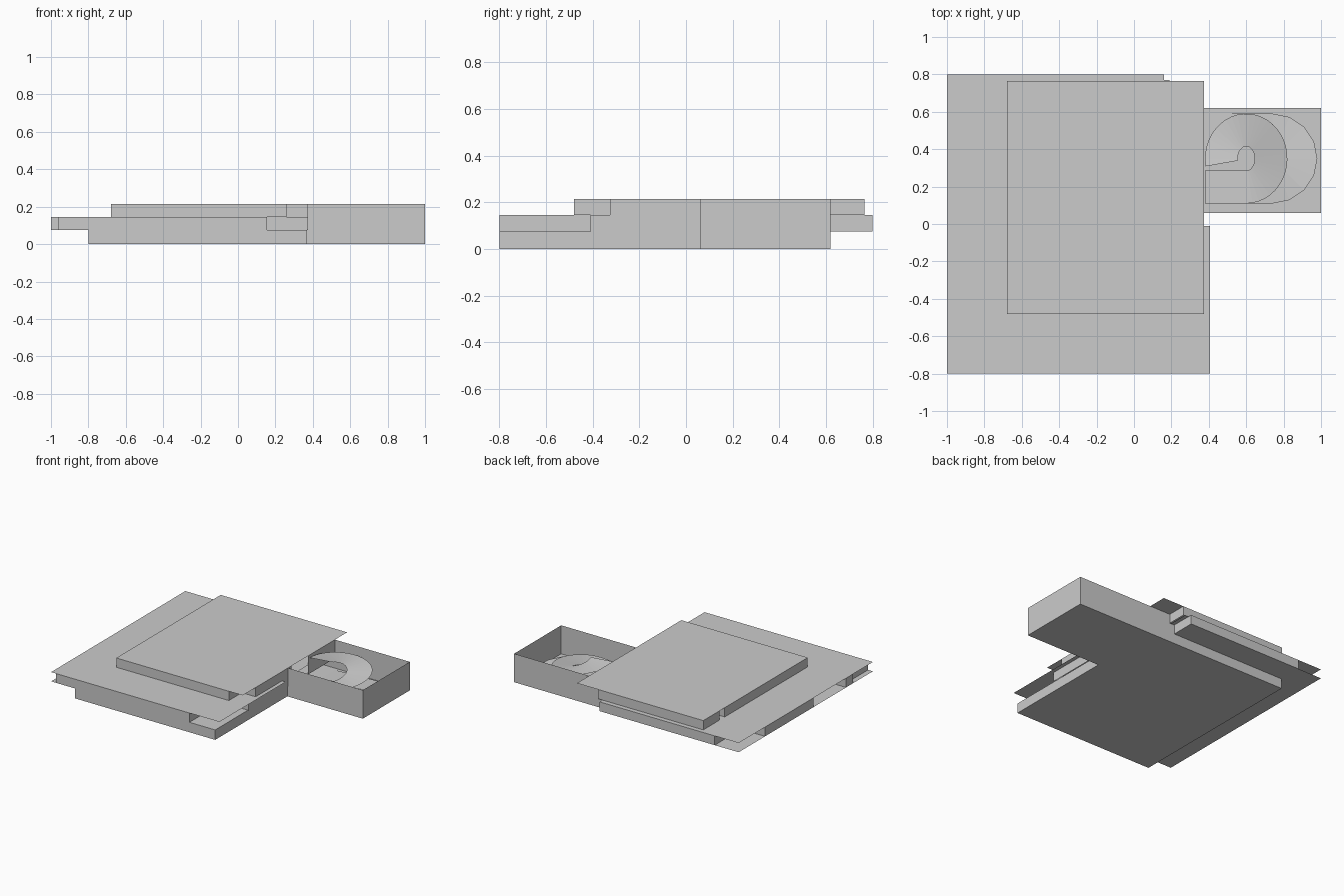
import bpy
from math import sin, cos, radians

if "Cube" in bpy.data.objects:
    bpy.data.objects.remove(bpy.data.objects["Cube"])


def make(name, verts, faces, smooth=False):
    me = bpy.data.meshes.new(name)
    me.from_pydata(verts, [], faces)
    me.update()
    ob = bpy.data.objects.new(name, me)
    bpy.context.collection.objects.link(ob)
    for p in me.polygons:
        p.use_smooth = smooth
    return ob


def plate(name, outline, z):
    """Thin horizontal sheet."""
    return make(name, [(x, y, z) for x, y in outline], [tuple(range(len(outline)))])


def walls(name, path, z0, z1):
    """Thin vertical sheet following an open path."""
    n = len(path)
    verts = [(x, y, z) for z in (z0, z1) for x, y in path]
    return make(name, verts, [(i, i + 1, n + i + 1, n + i) for i in range(n - 1)])


def strip(name, inner, outer):
    """Ramp surface between two edge curves."""
    n = len(inner)
    return make(name, inner + outer, [(i, n + i, n + i + 1, i + 1) for i in range(n - 1)])


Z1, Z2, Z3 = 0.075, 0.145, 0.215   # storey heights

# Ground storey: L-shaped floor and low walls
plate("ground_floor", [(-.8, -.8), (.37, -.8), (.37, .06), (1, .06), (1, .62), (-.8, .62)], 0)
walls("ground_walls", [(.37, .62), (-.8, .62), (-.8, -.8), (.37, -.8), (.37, .06)], 0, Z1)

# Open-topped ramp court
walls("ramp_court_walls", [(.37, .06), (1, .06), (1, .62), (.37, .62)], 0, Z3)

# Middle storey with corner terraces and side recesses
plate("middle_floor", [(-1, -.8), (.37, -.8), (.37, .62), (.16, .62), (.16, .8), (-1, .8)], Z1)
walls("middle_walls", [
    (.375, .3), (.375, .62), (.16, .62), (.16, .8), (-.8, .8), (-.8, .486), (-1, .486),
    (-1, -.09), (-.8, -.09), (-.8, -.48), (-1, -.48), (-1, -.56), (-.96, -.56),
    (-.96, -.8), (.155, -.8), (.155, -.41), (.375, -.41), (.375, .1)], Z1, Z2)
plate("middle_roof", [
    (-1, -.8), (.405, -.8), (.405, -.01), (.375, -.01), (.375, .62), (.19, .62),
    (.19, .77), (.16, .77), (.16, .8), (-1, .8)], Z2)

# Upper storey under the overhanging roof
walls("upper_walls", [
    (.375, .3), (.375, .62), (.2, .62), (.2, .765), (-.68, .765), (-.68, .57), (-.63, .57),
    (-.63, .51), (-.68, .51), (-.68, -.48), (.26, -.48), (.26, -.325), (.375, -.325),
    (.375, .1)], Z2, Z3)
plate("upper_roof", [(-.68, -.48), (.375, -.48), (.375, .765), (-.68, .765)], Z3)

# Upper spiral turn, descending clockwise from the building side
CX, CY, N = .6, .35, 32
inner, outer = [], []
for i in range(N + 1):
    t = i / N
    a = radians(190 - 280 * t)
    z = .2 - .11 * t
    inner.append((CX + .045 * cos(a), CY + .065 * sin(a), z))
    outer.append((CX + .22 * cos(a), CY + .24 * sin(a), z))
inner.append((.38, .285, Z1))
outer.append((.38, .11, Z1))
strip("upper_spiral_ramp", inner, outer)

# Lower ramp: straight, wide half turn, straight again
inner, outer = [(.38, .285, Z1)], [(.38, .11, Z1)]
for i in range(9):
    a = radians(-90 + 180 * i / 8)
    z = .06 - .045 * i / 8
    inner.append((.74 + .065 * cos(a), CY + .065 * sin(a), z))
    outer.append((.74 + .24 * cos(a), CY + .24 * sin(a), z))
inner.append((.4, .415, .004))
outer.append((.4, .59, .004))
strip("lower_ramp", inner, outer)
